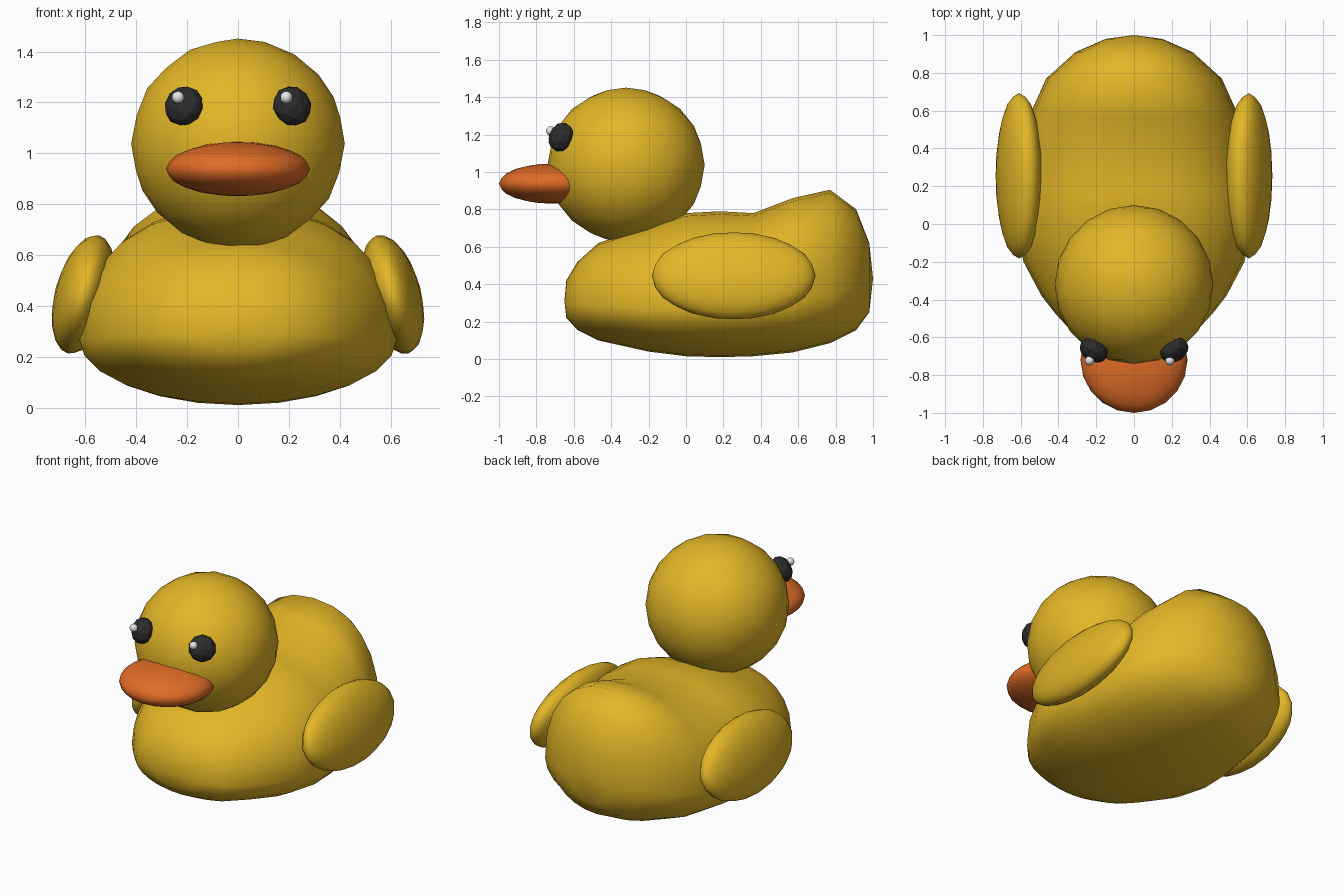
import bpy, bmesh, math
from mathutils import Vector, Matrix

cube = bpy.data.objects.get("Cube")
if cube:
    bpy.data.objects.remove(cube, do_unlink=True)


def material(name, rgb, roughness=0.5):
    m = bpy.data.materials.new(name)
    m.use_nodes = True
    m.diffuse_color = (*rgb, 1)
    node = m.node_tree.nodes["Principled BSDF"]
    node.inputs["Base Color"].default_value = (*rgb, 1)
    node.inputs["Roughness"].default_value = roughness
    return m


YELLOW = material("duck yellow", (0.77, 0.47, 0.02))
ORANGE = material("beak orange", (0.75, 0.15, 0.02))
BLACK = material("eye black", (0.025, 0.025, 0.025))
WHITE = material("eye glint white", (0.85, 0.85, 0.85))


def add_object(name, bm, mat, smooth=True):
    bmesh.ops.recalc_face_normals(bm, faces=bm.faces[:])
    mesh = bpy.data.meshes.new(name)
    bm.to_mesh(mesh)
    bm.free()
    mesh.materials.append(mat)
    for poly in mesh.polygons:
        poly.use_smooth = smooth
    obj = bpy.data.objects.new(name, mesh)
    bpy.context.collection.objects.link(obj)
    return obj


def ellipsoid(name, centre, radii, mat, rotation=None, detail=3, smooth=True):
    """Scaled icosphere, optionally turned, moved to its centre."""
    bm = bmesh.new()
    bmesh.ops.create_icosphere(bm, subdivisions=detail, radius=1)
    turn = rotation or Matrix.Identity(4)
    matrix = Matrix.Translation(centre) @ turn @ Matrix.Diagonal((*radii, 1))
    bmesh.ops.transform(bm, matrix=matrix, verts=bm.verts[:])
    return add_object(name, bm, mat, smooth)


# Body: rounded sections lofted from breast to tail
# (y, half width, bottom, top, height of widest point)
SECTIONS = [
    (-0.64, 0.15, 0.22, 0.42, 0.30),
    (-0.58, 0.32, 0.155, 0.52, 0.29),
    (-0.47, 0.42, 0.10, 0.62, 0.28),
    (-0.38, 0.49, 0.08, 0.65, 0.28),
    (-0.20, 0.585, 0.04, 0.71, 0.27),
    (0.00, 0.625, 0.015, 0.78, 0.27),
    (0.18, 0.615, 0.01, 0.79, 0.27),
    (0.36, 0.59, 0.015, 0.78, 0.28),
    (0.57, 0.555, 0.035, 0.86, 0.30),
    (0.77, 0.465, 0.085, 0.905, 0.34),
    (0.91, 0.31, 0.155, 0.80, 0.38),
    (0.98, 0.15, 0.25, 0.62, 0.42),
]
SIDES = 24


def build_body():
    bm = bmesh.new()
    rings = []
    for y, w, low, high, mid in SECTIONS:
        ring = []
        for i in range(SIDES):
            a = math.tau * i / SIDES
            c, s = math.cos(a), math.sin(a)
            power = 0.88 if s > 0 else 1.0
            x = math.copysign(abs(c) ** power, c) * w
            z = mid + (s ** power * (high - mid) if s > 0 else s * (mid - low))
            ring.append(bm.verts.new((x, y, z)))
        rings.append(ring)
    for a, b in zip(rings, rings[1:]):
        for i in range(SIDES):
            j = (i + 1) % SIDES
            bm.faces.new((a[i], a[j], b[j], b[i]))
    for ring, tip in ((rings[0], (0, -0.65, 0.31)), (rings[-1], (0, 1.0, 0.43))):
        pole = bm.verts.new(tip)
        for i in range(SIDES):
            bm.faces.new((ring[i], ring[(i + 1) % SIDES], pole))
    return add_object("body", bm, YELLOW)


build_body()

# Head and beak
HEAD = Vector((0, -0.32, 1.038))
ellipsoid("head", HEAD, (0.42, 0.42, 0.413), YELLOW)
ellipsoid("beak", (0, -0.72, 0.938), (0.283, 0.28, 0.107), ORANGE)

# Wings, eyes and glints on both sides
for side, label in ((1, "left"), (-1, "right")):
    lean = Matrix.Rotation(-side * math.radians(15), 4, "Y")
    ellipsoid(label + "_wing", (side * 0.608, 0.255, 0.445),
              (0.112, 0.438, 0.24), YELLOW, lean)

    eye = Vector((side * 0.213, -0.668, 1.186))
    facing = (eye - HEAD).to_track_quat("Z", "Y").to_matrix().to_4x4()
    ellipsoid(label + "_eye", eye, (0.081, 0.081, 0.06), BLACK, facing,
              detail=2, smooth=False)
    ellipsoid(label + "_eye_glint", eye + Vector((-0.023, -0.056, 0.034)),
              (0.025, 0.025, 0.025), WHITE, detail=2)
